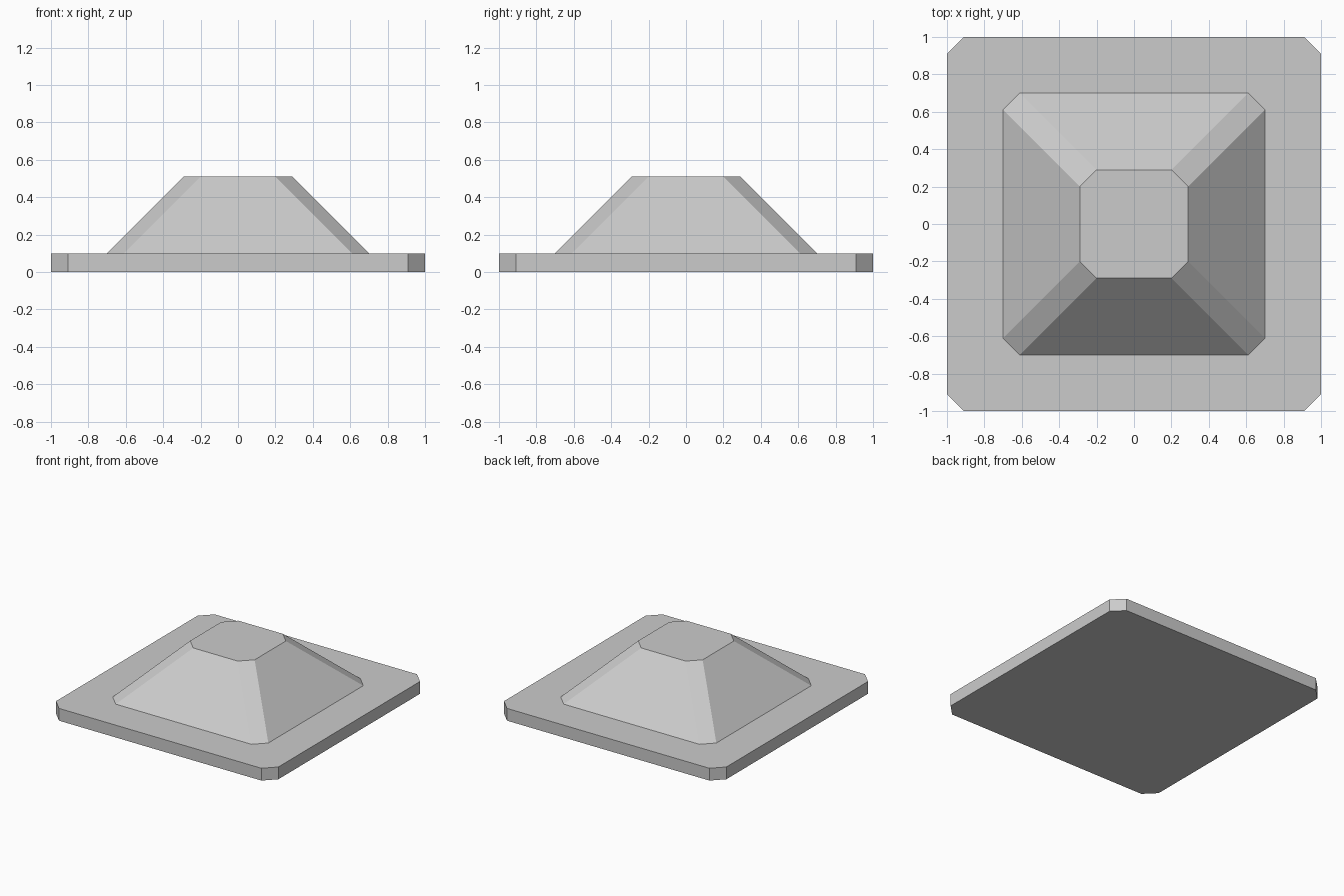
import bpy
import bmesh

cube = bpy.data.objects.get("Cube")
if cube:
    bpy.data.objects.remove(cube, do_unlink=True)

grey = bpy.data.materials.new("light_grey")
grey.use_nodes = True
colour = (0.6, 0.6, 0.6, 1)
grey.diffuse_color = colour
grey.node_tree.nodes["Principled BSDF"].inputs["Base Color"].default_value = colour

CHAMFER = 0.09


def clipped_square(half):
    """Outline of a square with its corners cut off, counter-clockwise."""
    c = half - CHAMFER
    return [(half, -c), (half, c), (c, half), (-c, half),
            (-half, c), (-half, -c), (-c, -half), (c, -half)]


def frustum(name, half_bottom, half_top, z_bottom, z_top):
    """Closed solid between two clipped squares."""
    bm = bmesh.new()
    low = [bm.verts.new((x, y, z_bottom)) for x, y in clipped_square(half_bottom)]
    high = [bm.verts.new((x, y, z_top)) for x, y in clipped_square(half_top)]
    bm.faces.new(low[::-1])
    bm.faces.new(high)
    for i in range(len(low)):
        j = (i + 1) % len(low)
        bm.faces.new((low[i], low[j], high[j], high[i]))
    mesh = bpy.data.meshes.new(name)
    bm.to_mesh(mesh)
    bm.free()
    mesh.materials.append(grey)
    obj = bpy.data.objects.new(name, mesh)
    bpy.context.collection.objects.link(obj)
    return obj


# Flat slab with cut corners
frustum("base_slab", 1.0, 1.0, 0.0, 0.1)
# Tapered block standing on the slab
frustum("sloped_block", 0.7, 0.29, 0.1, 0.51)
